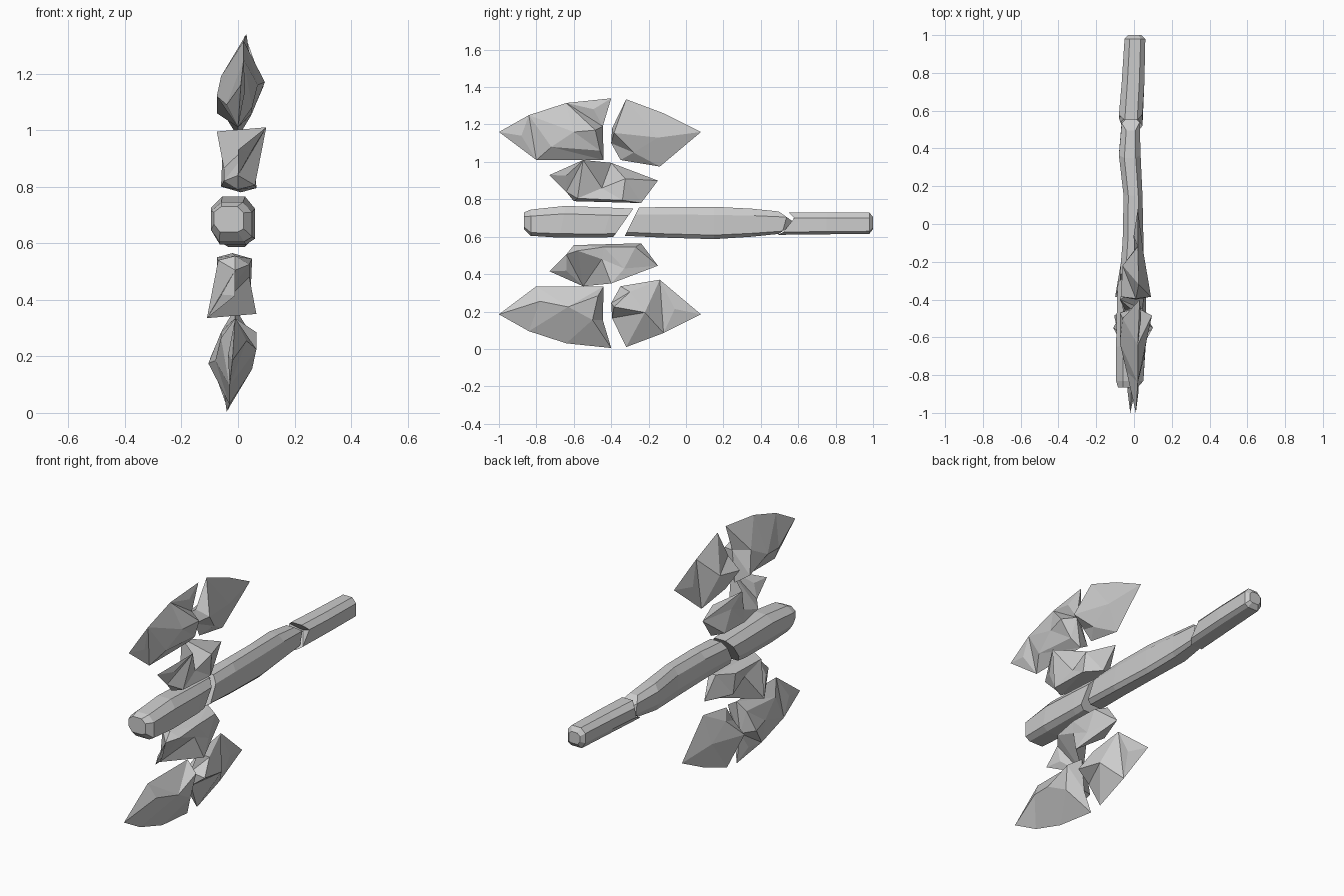
import bpy, bmesh, math
from mathutils import Vector
from mathutils.geometry import delaunay_2d_cdt

if "Cube" in bpy.data.objects:
    bpy.data.objects.remove(bpy.data.objects["Cube"])


def finish(bm, name):
    bmesh.ops.recalc_face_normals(bm, faces=bm.faces)
    me = bpy.data.meshes.new(name)
    bm.to_mesh(me)
    bm.free()
    ob = bpy.data.objects.new(name, me)
    bpy.context.collection.objects.link(ob)
    return ob


def shard(name, rim, right, left):
    """Faceted stone: rim of (x, y, z) points plus raised points on each side.
    Made twice: the lower one is turned half round the handle axis."""
    for label, turn in (("upper_", False), ("lower_", True)):
        def place(p):
            return (-0.01 - p[0], p[1], 1.345 - p[2]) if turn else p
        bm = bmesh.new()
        rim_verts = [bm.verts.new(place(p)) for p in rim]
        n = len(rim)
        for bumps, side in ((right, 1), (left, -1)):
            pts = rim + bumps
            verts = rim_verts + [bm.verts.new(place(p)) for p in bumps]
            flat = [Vector((p[1], p[2])) for p in pts]
            edges = [(i, (i + 1) % n) for i in range(n)]
            res = delaunay_2d_cdt(flat, edges, [], 1, 1e-6)
            for f in res[2]:
                ids = [res[3][i][0] for i in f]
                if max(ids) >= n:
                    bm.faces.new([verts[i] for i in ids])
                    continue
                # corner facets touching only the rim are raised a little
                mid = sum((Vector(pts[i]) for i in ids), Vector()) / 3
                mid.x += side * .015
                c = bm.verts.new(place(tuple(mid)))
                for k in range(3):
                    bm.faces.new((verts[ids[k]], verts[ids[(k + 1) % 3]], c))
        finish(bm, label + name)


def beam(name, rings):
    """Eight-sided bar; ring = y, x0, x1, z0, z1, slant, chevron (bends the ring along y)."""
    bm = bmesh.new()
    loops = []
    for y, x0, x1, z0, z1, slant, chev in rings:
        cx, cz = (x0 + x1) / 2, (z0 + z1) / 2
        loop = []
        for a, b in ((1, .5), (.55, 1), (-.5, 1), (-1, .55), (-1, -.4), (-.6, -1), (.6, -1), (1, -.75)):
            x, z = cx + a * (x1 - x0) / 2, cz + b * (z1 - z0) / 2
            loop.append(bm.verts.new((x, y + slant * (z - cz) + chev * abs(z - cz), z)))
        loops.append(loop)
    for p, q in zip(loops, loops[1:]):
        for i in range(8):
            j = (i + 1) % 8
            bm.faces.new((p[i], p[j], q[j], q[i]))
    # end caps as fans
    for loop, r in ((loops[0], rings[0]), (loops[-1], rings[-1])):
        c = bm.verts.new(((r[1] + r[2]) / 2, r[0], (r[3] + r[4]) / 2))
        for i in range(8):
            bm.faces.new((loop[i], loop[(i + 1) % 8], c))
    finish(bm, name)


# Front half of each broken blade
shard("blade_front_piece",
      [(.01, -1, 1.16), (.02, -.84, 1.25), (.02, -.64, 1.315), (.03, -.40, 1.34),
       (.02, -.445, 1.19), (.0, -.44, 1.01), (.0, -.80, 1.01)],
      [(.095, -.485, 1.17), (.07, -.60, 1.16), (.05, -.72, 1.08), (.05, -.46, 1.06)],
      [(-.06, -.50, 1.19), (-.075, -.63, 1.12), (-.075, -.47, 1.06), (-.04, -.78, 1.09)])

# Rear half of each broken blade
shard("blade_rear_piece",
      [(.025, -.32, 1.335), (.02, -.12, 1.26), (.02, .08, 1.16), (.0, -.14, .975),
       (.0, -.35, 1.01), (.01, -.40, 1.10), (.01, -.395, 1.18)],
      [(.09, -.385, 1.155), (.045, -.28, 1.05), (.05, -.15, 1.13)],
      [(-.07, -.385, 1.12), (-.06, -.22, 1.15), (-.04, -.30, 1.04)])

# Stone between blade and handle, with two flared horns on top
shard("blade_neck",
      [(.0, -.73, .93), (.10, -.55, 1.01), (-.075, -.40, .995), (.0, -.15, .90),
       (.01, -.24, .78), (.0, -.60, .79), (.0, -.64, .84)],
      [(.045, -.45, .86), (.06, -.325, .91), (.065, -.34, .795), (.06, -.58, .805)],
      [(-.05, -.45, .865), (-.055, -.33, .915), (-.06, -.44, .80), (-.055, -.27, .80),
       (-.05, -.58, .82)])

# Handle in three broken lengths
beam("handle_front_piece", [
    (-.865, -.085, .02, .64, .73, 0, 0),
    (-.83, -.095, .05, .605, .745, 0, 0),
    (-.66, -.095, .06, .595, .765, .2, 0),
    (-.42, -.09, .055, .595, .755, .3, 0),
    (-.335, -.085, .05, .60, .75, .7, 0)])
beam("handle_middle_piece", [
    (-.29, -.075, .05, .605, .755, .5, 0),
    (-.10, -.06, .05, .595, .76, .2, 0),
    (.15, -.055, .045, .587, .76, 0, 0),
    (.38, -.08, .035, .60, .75, 0, -.4),
    (.58, -.065, .03, .615, .735, 0, -1.4)])
beam("handle_rear_piece", [
    (.61, -.08, .045, .61, .73, .5, -1.5),
    (.75, -.065, .055, .613, .73, 0, 0),
    (.98, -.05, .06, .615, .73, 0, 0),
    (1.0, -.03, .04, .64, .705, 0, 0)])
